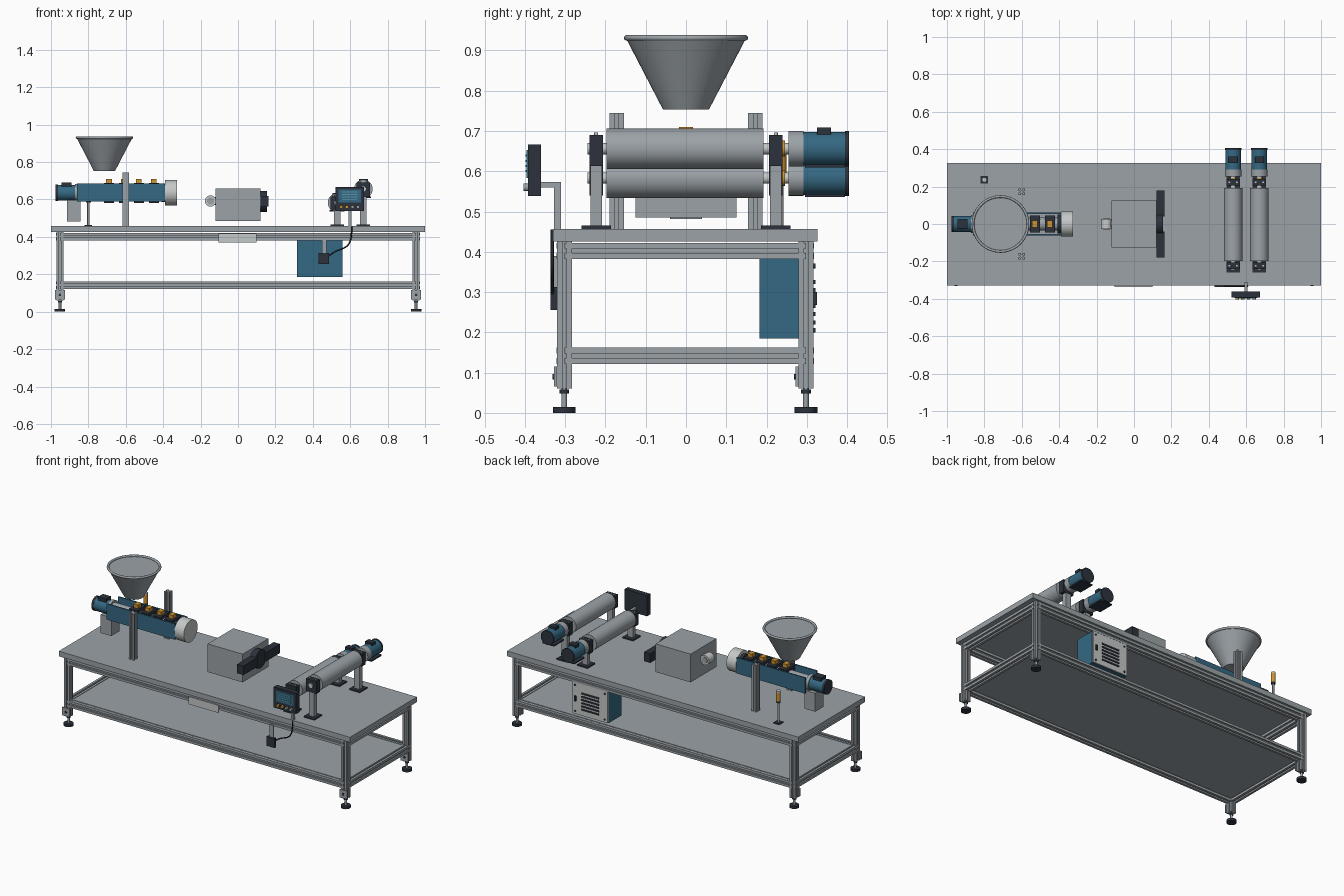
import bpy, bmesh, math
from mathutils import Matrix, Vector

if "Cube" in bpy.data.objects:
    bpy.data.objects.remove(bpy.data.objects["Cube"], do_unlink=True)


def material(name, rgb):
    m = bpy.data.materials.new(name)
    m.use_nodes = True
    m.diffuse_color = (*rgb, 1)
    m.node_tree.nodes["Principled BSDF"].inputs["Base Color"].default_value = (*rgb, 1)
    return m


STEEL = material("steel grey", (0.33, 0.365, 0.39))
LIGHT = material("pale grey", (0.56, 0.58, 0.58))
BLUE = material("machine blue", (0.035, 0.14, 0.225))
DARK = material("charcoal", (0.025, 0.032, 0.046))
AMBER = material("amber", (0.62, 0.29, 0.03))
SCREEN = material("screen teal", (0.1, 0.32, 0.42))

TURN = {"x": Matrix.Rotation(math.pi / 2, 4, "Y"),
        "y": Matrix.Rotation(-math.pi / 2, 4, "X"),
        "z": Matrix.Identity(4)}


def finish(name, bm, mat, smooth=False):
    bmesh.ops.recalc_face_normals(bm, faces=bm.faces)
    for f in bm.faces:
        f.smooth = smooth and len(f.verts) == 4
    me = bpy.data.meshes.new(name)
    bm.to_mesh(me)
    bm.free()
    me.materials.append(mat)
    ob = bpy.data.objects.new(name, me)
    bpy.context.collection.objects.link(ob)
    return ob


def box(name, x, y, z, mat):
    """Block from (low, high) ranges on each axis."""
    bm = bmesh.new()
    bmesh.ops.create_cube(bm, size=1)
    for v in bm.verts:
        v.co = [r[0] if c < 0 else r[1] for c, r in zip(v.co, (x, y, z))]
    return finish(name, bm, mat)


def around(c, half):
    return (c - half, c + half)


def cyl(name, start, length, r, axis, mat, r2=None, sides=32):
    """Cylinder or cone growing from start along an axis."""
    bm = bmesh.new()
    place = Matrix.Translation(start) @ TURN[axis] @ Matrix.Translation((0, 0, length / 2))
    bmesh.ops.create_cone(bm, cap_ends=True, segments=sides, radius1=r,
                          radius2=r if r2 is None else r2, depth=length, matrix=place)
    return finish(name, bm, mat, True)


def slotted_bar(name, start, length, axis, half=0.0175):
    """Square extrusion with a groove along each side."""
    w, d = half * 0.28, half * 0.45
    side = [(half, -half), (half, -w), (half - d, -w), (half - d, w), (half, w)]
    bm = bmesh.new()
    ring = []
    for k in range(4):
        rot = Matrix.Rotation(k * math.pi / 2, 4, "Z")
        ring += [bm.verts.new(rot @ Vector((*p, 0))) for p in side]
    face = bm.faces.new(ring)
    ext = bmesh.ops.extrude_face_region(bm, geom=[face])["geom"]
    tops = [g for g in ext if isinstance(g, bmesh.types.BMVert)]
    bmesh.ops.translate(bm, verts=tops, vec=(0, 0, length))
    bm.transform(Matrix.Translation(start) @ TURN[axis])
    return finish(name, bm, STEEL)


# Table frame
FRONT, BACK, SIDE = -0.302, 0.298, 0.952
box("table_top", (-1, 1), (-0.33, 0.327), (0.425, 0.457), STEEL)
box("lower_shelf", (-0.945, 0.945), (FRONT, BACK), (0.145, 0.159), STEEL)
for z, level in ((0.142, "lower"), (0.402, "upper")):
    for y in (FRONT, BACK):
        slotted_bar(level + "_long_rail", (-SIDE, y, z), 2 * SIDE, "x", 0.02)
    for x in (-SIDE, SIDE):
        slotted_bar(level + "_end_rail", (x, FRONT, z), BACK - FRONT, "y", 0.02)
for x in (-SIDE, SIDE):
    for y in (FRONT, BACK):
        slotted_bar("leg", (x, y, 0.06), 0.365, "z", 0.0185)
        box("foot_bracket", around(x, 0.026), (y - 0.026, y - 0.018), (0.065, 0.115), STEEL)
        cyl("bracket_bolt", (x, y - 0.03, 0.09), 0.006, 0.007, "y", DARK, sides=12)
        cyl("foot_stem", (x, y, 0.012), 0.05, 0.007, "z", STEEL, sides=12)
        cyl("foot_nut", (x, y, 0.048), 0.01, 0.012, "z", DARK, sides=6)
        cyl("foot_pad", (x, y, 0), 0.015, 0.028, "z", DARK)
box("name_plate", (-0.105, 0.1), (-0.336, -0.329), (0.37, 0.417), LIGHT)

# Hopper with a rolled rim
HX = -0.714
cyl("hopper", (HX, 0, 0.753), 0.175, 0.057, "z", STEEL, 0.148, 48)
bpy.ops.mesh.primitive_torus_add(location=(HX, 0, 0.931), major_radius=0.147,
                                 minor_radius=0.007, major_segments=48, minor_segments=10)
rim = bpy.context.object
rim.name = "hopper_rim"
rim.data.materials.append(STEEL)
bpy.ops.object.shade_smooth()

# Extruder
EZ = 0.636
cyl("barrel", (-0.87, 0, EZ), 0.49, 0.036, "x", STEEL)
for s in (-1, 1):
    box("barrel_guard", (-0.86, -0.39), around(s * 0.057, 0.004), (0.588, 0.686), BLUE)
    slotted_bar("upright", (-0.6, s * 0.172, 0.457), 0.288, "z")
for i in range(4):
    x = -0.69 + i * 0.08
    box("heater_band", around(x, 0.027), around(0, 0.045), (0.58, 0.688), DARK)
    box("heater_terminal", around(x, 0.015), around(0, 0.018), (0.688, 0.71), AMBER)
cyl("barrel_collar", (-0.41, 0, EZ), 0.025, 0.05, "x", DARK)
cyl("extruder_head", (-0.39, 0, EZ), 0.065, 0.068, "x", LIGHT, sides=40)
cyl("drive_flange", (-0.872, 0, EZ), 0.02, 0.048, "x", STEEL)
cyl("drive_motor", (-0.965, 0, EZ), 0.095, 0.042, "x", BLUE)
cyl("drive_fan_cover", (-0.977, 0, EZ), 0.014, 0.044, "x", DARK)
box("drive_terminal_box", (-0.945, -0.89), around(0, 0.024), (0.668, 0.692), DARK)
box("drive_support", (-0.915, -0.842), around(0, 0.04), (0.482, 0.597), STEEL)

# Signal lamp
box("lamp_base", around(-0.8, 0.02), around(0.236, 0.02), (0.457, 0.463), DARK)
cyl("lamp_post", (-0.8, 0.236, 0.46), 0.13, 0.006, "z", STEEL, sides=12)
cyl("lamp_collar", (-0.8, 0.236, 0.585), 0.01, 0.013, "z", DARK, sides=20)
cyl("lamp_lens", (-0.8, 0.236, 0.595), 0.055, 0.013, "z", AMBER, sides=20)
cyl("lamp_cap", (-0.8, 0.236, 0.65), 0.008, 0.013, "z", LIGHT, sides=20)

# Central die box with inlet and winged outlet
box("die_box", around(0, 0.12), around(0, 0.126), (0.485, 0.66), STEEL)
cyl("inlet_stub", (-0.15, 0, 0.592), 0.032, 0.022, "x", STEEL)
cyl("inlet_coupling", (-0.147, -0.027, 0.592), 0.054, 0.03, "y", LIGHT)
cyl("inlet_bore", (-0.147, -0.03, 0.592), 0.06, 0.019, "y", STEEL)
cyl("outlet_hub", (0.12, 0, 0.59), 0.035, 0.056, "x", DARK)
for s in (-1, 1):
    box("outlet_wing", (0.12, 0.163), around(s * 0.11, 0.07), (0.562, 0.618), DARK)

# Pair of driven rollers at two heights
for x, z in ((0.53, 0.583), (0.67, 0.656)):
    cyl("roller", (x, -0.197, z), 0.39, 0.05, "y", STEEL, sides=48)
    cyl("roller_shaft", (x, -0.245, z), 0.51, 0.014, "y", LIGHT, sides=20)
    for s in (-1, 1):
        y = s * 0.223
        box("bearing_block", around(x, 0.036), around(y, 0.017), (z - 0.043, z + 0.034), DARK)
        box("bearing_post", around(x, 0.018), around(y, 0.014), (0.46, z - 0.04), STEEL)
        box("bearing_base", around(x, 0.036), around(y, 0.037), (0.457, 0.465), DARK)
        for dx in (-0.02, 0.02):
            cyl("bearing_bolt", (x + dx, y, z + 0.034), 0.006, 0.005, "z", LIGHT, sides=8)
    cyl("coupling", (x, 0.238, z), 0.008, 0.02, "y", AMBER, sides=20)
    cyl("gear_flange", (x, 0.254, z), 0.038, 0.044, "y", STEEL)
    cyl("roller_motor", (x, 0.29, z), 0.106, 0.042, "y", BLUE)
    cyl("motor_fan_cover", (x, 0.395, z), 0.01, 0.044, "y", DARK)
    box("motor_terminal_box", around(x, 0.024), (0.325, 0.36), (z + 0.035, z + 0.053), DARK)
    box("motor_foot", around(x, 0.04), (0.295, 0.395), (z - 0.047, z - 0.039), DARK)

# Operator console on a bracket
box("console_case", (0.52, 0.674), (-0.392, -0.36), (0.538, 0.666), DARK)
box("console_screen", (0.537, 0.657), (-0.396, -0.391), (0.583, 0.653), BLUE)
for i in range(4):
    box("screen_line", (0.555, 0.64), (-0.398, -0.395), around(0.6 + i * 0.013, 0.0025), SCREEN)
for i, mat in enumerate((AMBER, AMBER, STEEL, STEEL)):
    cyl("console_button", (0.552 + i * 0.03, -0.404, 0.56), 0.014, 0.009, "y", mat, sides=16)
box("console_post", around(0.6, 0.008), (-0.328, -0.31), (0.45, 0.573), STEEL)
box("console_arm", around(0.6, 0.008), (-0.362, -0.31), (0.56, 0.573), STEEL)

# Pendant switch and its cable
box("switch_strap", (0.449, 0.474), (-0.33, -0.322), (0.31, 0.39), STEEL)
box("switch_box", (0.43, 0.486), (-0.336, -0.32), (0.255, 0.313), DARK)
curve = bpy.data.curves.new("switch_cable", "CURVE")
curve.dimensions = "3D"
curve.bevel_depth = 0.004
curve.bevel_resolution = 2
line = curve.splines.new("NURBS")
path = [(0.607, 0.455), (0.61, 0.38), (0.58, 0.34), (0.53, 0.33), (0.5, 0.31), (0.48, 0.295)]
line.points.add(len(path) - 1)
for p, (x, z) in zip(line.points, path):
    p.co = (x, -0.332, z, 1)
line.use_endpoint_u = True
curve.materials.append(DARK)
bpy.context.collection.objects.link(bpy.data.objects.new("switch_cable", curve))

# Electrical cabinet under the table
box("cabinet", (0.315, 0.56), (0.183, 0.309), (0.185, 0.385), BLUE)
box("cabinet_door", (0.317, 0.558), (0.308, 0.317), (0.187, 0.383), LIGHT)
for i in range(6):
    box("cabinet_vent", (0.375, 0.495), (0.316, 0.321), around(0.225 + i * 0.02, 0.005), DARK)
box("door_handle", (0.53, 0.542), (0.316, 0.325), (0.268, 0.3), DARK)
for z in (0.205, 0.365):
    for x in (0.335, 0.54):
        cyl("door_screw", (x, 0.316, z), 0.005, 0.006, "y", DARK, sides=10)
